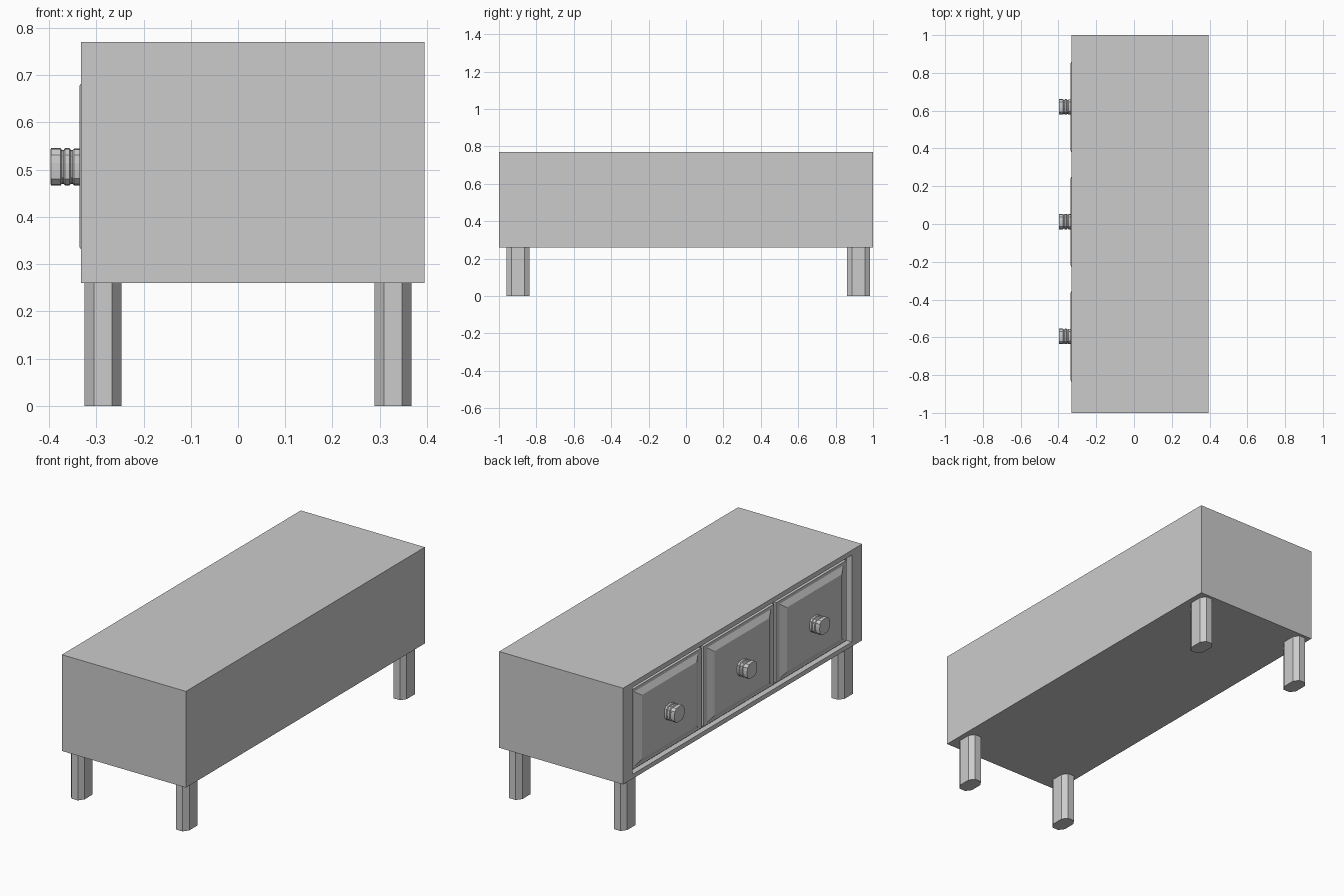
import bpy, bmesh, math

if "Cube" in bpy.data.objects:
    bpy.data.objects.remove(bpy.data.objects["Cube"])


def make_object(name, bm):
    bmesh.ops.recalc_face_normals(bm, faces=bm.faces[:])
    me = bpy.data.meshes.new(name)
    bm.to_mesh(me)
    bm.free()
    ob = bpy.data.objects.new(name, me)
    bpy.context.collection.objects.link(ob)
    return ob


def loft(name, rings):
    """Skin a list of equal-length point loops and cap both ends."""
    bm = bmesh.new()
    loops = [[bm.verts.new(p) for p in ring] for ring in rings]
    for a, b in zip(loops, loops[1:]):
        n = len(a)
        for i in range(n):
            j = (i + 1) % n
            bm.faces.new((a[i], a[j], b[j], b[i]))
    bm.faces.new(loops[0])
    bm.faces.new(loops[-1])
    return make_object(name, bm)


def rect(x, y, z, hy, hz):
    return [(x, y + a * hy, z + b * hz)
            for a, b in ((-1, -1), (1, -1), (1, 1), (-1, 1))]


FRONT, BACK = -0.332, 0.395
RECESS = -0.302
MID_Z = 0.51

# Cabinet body: box whose drawer side has a shallow rectangular recess
body_mid = (0.26 + 0.77) / 2
loft("cabinet_body", [
    rect(BACK, 0, body_mid, 1.0, 0.255),
    rect(FRONT, 0, body_mid, 1.0, 0.255),
    rect(FRONT, 0.003, 0.514, 0.917, 0.23),
    rect(RECESS, 0.003, 0.514, 0.917, 0.23),
])


def knob_ring(x, y, r, n=16):
    # Rounded-square cross-section
    pts = []
    for i in range(n):
        t = 2 * math.pi * (i + 0.5) / n
        c, s = math.cos(t), math.sin(t)
        k = r / (abs(c) ** 3.6 + abs(s) ** 3.6) ** (1 / 3.6)
        pts.append((x, y + c * k * 1.03, 0.506 + s * k))
    return pts


KNOB = [(-0.314, 0.039), (-0.347, 0.039), (-0.350, 0.036), (-0.354, 0.036),
        (-0.357, 0.040), (-0.366, 0.040), (-0.369, 0.036), (-0.373, 0.036),
        (-0.376, 0.040), (-0.396, 0.040), (-0.397, 0.034)]

# Drawers with raised bevelled fields, and their ribbed knobs
for i, y in enumerate((0.62, 0.012, -0.595)):
    loft(f"drawer_front_{i + 1}", [
        rect(RECESS + 0.005, y, MID_Z, 0.294, 0.212),
        rect(-0.318, y, MID_Z, 0.294, 0.212),
        rect(-0.318, y, 0.507, 0.268, 0.198),
        rect(-0.336, y, 0.507, 0.230, 0.170),
    ])
    loft(f"drawer_knob_{i + 1}", [knob_ring(x, y, r) for x, r in KNOB])


# Eight-sided oval legs
def leg(name, x, y):
    hx, hy, cx, cy = 0.039, 0.062, 0.019, 0.034
    sec = [(cx, -hy), (hx, -cy), (hx, cy), (cx, hy),
           (-cx, hy), (-hx, cy), (-hx, -cy), (-cx, -hy)]
    loft(name, [[(x + a, y + b, z) for a, b in sec] for z in (0, 0.262)])


for xn, x in (("drawer_side", -0.286), ("rear_side", 0.328)):
    for yn, y in (("near", -0.898), ("far", 0.922)):
        leg(f"leg_{xn}_{yn}", x, y)
